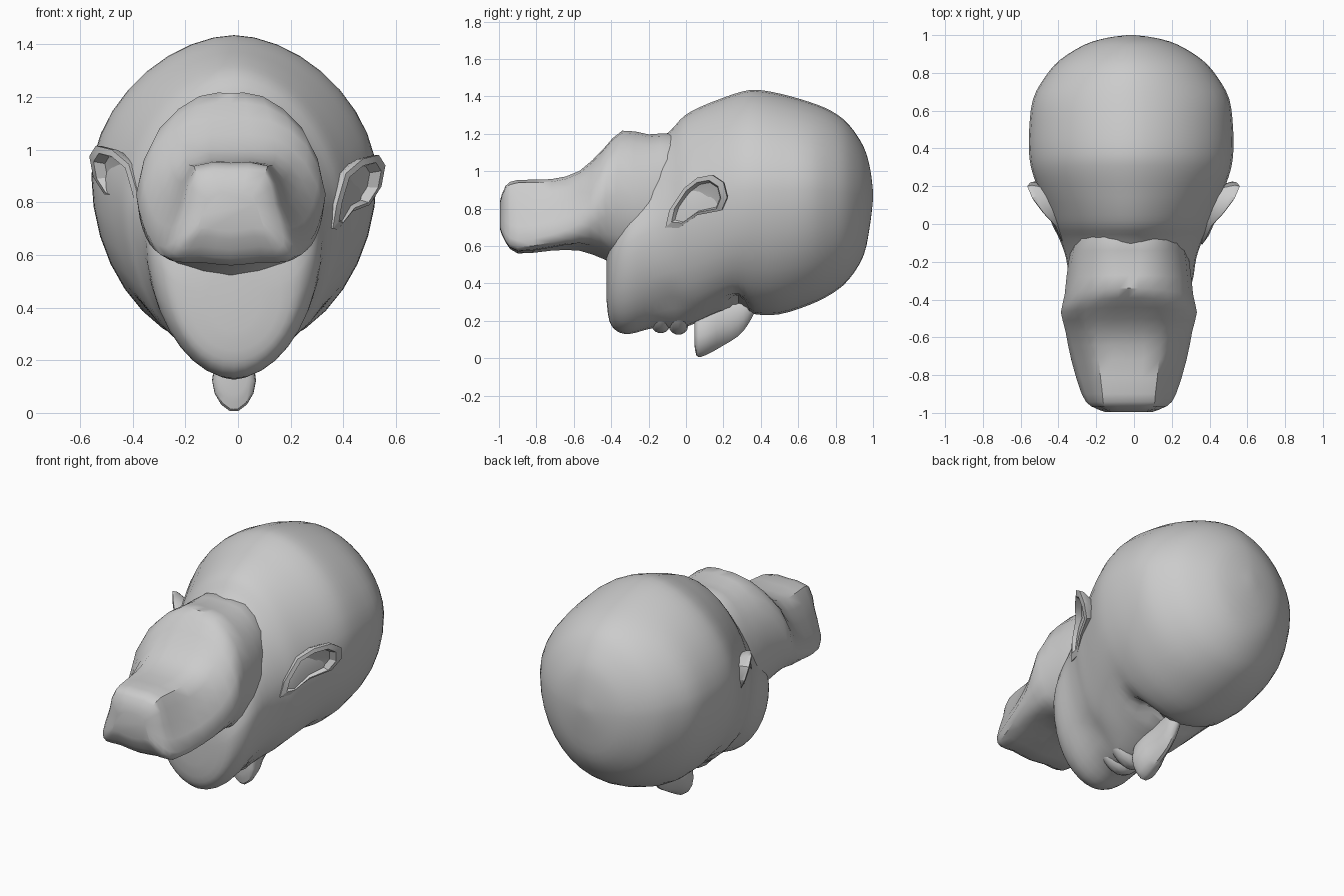
import bpy, bmesh, math
from mathutils import Vector

cube = bpy.data.objects.get("Cube")
if cube:
    bpy.data.objects.remove(cube, do_unlink=True)

mat = bpy.data.materials.new("plain grey")
mat.use_nodes = True
GREY = (0.6, 0.6, 0.6, 1)
mat.diffuse_color = GREY
mat.node_tree.nodes["Principled BSDF"].inputs["Base Color"].default_value = GREY
CX = -0.015  # the head sits slightly off centre


def finish(name, bm, angle=40):
    bmesh.ops.recalc_face_normals(bm, faces=bm.faces[:])
    me = bpy.data.meshes.new(name)
    bm.to_mesh(me)
    bm.free()
    me.materials.append(mat)
    ob = bpy.data.objects.new(name, me)
    bpy.context.collection.objects.link(ob)
    bpy.ops.object.select_all(action='DESELECT')
    ob.select_set(True)
    bpy.context.view_layer.objects.active = ob
    bpy.ops.object.shade_smooth_by_angle(angle=math.radians(angle))
    return ob


def spline(rows, steps):
    """Smoothly interpolate the rows of a section table."""
    out = []
    for i in range(len(rows) - 1):
        quad = (rows[max(i - 1, 0)], rows[i], rows[i + 1], rows[min(i + 2, len(rows) - 1)])
        for s in range(steps):
            t = s / steps
            out.append([b + 0.5 * t * (c - a + t * (2*a - 5*b + 4*c - d + t * (3*(b - c) + d - a)))
                        for a, b, c, d in zip(*quad)])
    out.append(list(rows[-1]))
    return out


def loft(bm, rings):
    vs = [[bm.verts.new(p) for p in r] for r in rings]
    for a, b in zip(vs, vs[1:]):
        for i in range(len(a)):
            j = (i + 1) % len(a)
            bm.faces.new((a[i], a[j], b[j], b[i]))
    bm.faces.new(vs[0])
    bm.faces.new(vs[-1])


def oval(y, w, top, zw, bot, p_low, n=36, p_up=1.8):
    """Cross-section with its own upper and lower heights and fullness."""
    pts = []
    for i in range(n):
        t = 2 * math.pi * i / n
        c, s = math.cos(t), math.sin(t)
        e = 2 / (p_up if s > 0 else p_low)
        h = top - zw if s > 0 else bot - zw
        pts.append((CX + math.copysign(w * abs(c) ** e, c), y, zw + h * abs(s) ** e))
    return pts


# Skull, face and jaw: y, half width, top, height of widest point, bottom, lower fullness
HEAD = [
    (1.00, 0.02, 0.89, 0.87, 0.85, 2.0),
    (0.985, 0.13, 1.01, 0.87, 0.72, 2.0),
    (0.95, 0.245, 1.13, 0.87, 0.55, 2.0),
    (0.87, 0.375, 1.25, 0.88, 0.42, 2.0),
    (0.78, 0.455, 1.32, 0.89, 0.345, 2.0),
    (0.66, 0.52, 1.37, 0.90, 0.285, 2.0),
    (0.50, 0.54, 1.415, 0.90, 0.235, 2.0),
    (0.37, 0.54, 1.435, 0.90, 0.235, 2.0),
    (0.28, 0.525, 1.42, 0.89, 0.265, 2.1),
    (0.18, 0.49, 1.385, 0.86, 0.245, 2.1),
    (0.08, 0.45, 1.345, 0.82, 0.20, 2.0),
    (-0.01, 0.415, 1.295, 0.78, 0.165, 1.9),
    (-0.08, 0.38, 1.22, 0.74, 0.16, 1.9),
    (-0.18, 0.345, 1.13, 0.68, 0.16, 1.9),
    (-0.30, 0.325, 0.95, 0.62, 0.13, 1.9),
    (-0.37, 0.285, 0.80, 0.56, 0.145, 1.9),
    (-0.41, 0.22, 0.66, 0.49, 0.20, 2.0),
    (-0.425, 0.10, 0.55, 0.45, 0.31, 2.0),
]
bm = bmesh.new()
loft(bm, [oval(*r) for r in spline(HEAD, 3)])
# Sink the eye sockets and the hollow under the cheekbones
for v in bm.verts:
    if v.co.z < 0.6:
        x = abs(v.co.x - CX)
        v.co.z += 0.08 * math.exp(-((x - 0.13) / 0.075) ** 2 - ((v.co.y - 0.275) / 0.05) ** 2)
        v.co.z += 0.03 * math.exp(-((x - 0.22) / 0.06) ** 2 - ((v.co.y + 0.08) / 0.09) ** 2)
finish("head", bm)

# Neck: y, top half width, top, widest half width, its height, bottom half width, bottom
NECK = [
    (-0.995, 0.08, 0.84, 0.11, 0.75, 0.08, 0.69),
    (-0.965, 0.13, 0.92, 0.20, 0.67, 0.11, 0.62),
    (-0.90, 0.14, 0.95, 0.25, 0.63, 0.12, 0.56),
    (-0.72, 0.16, 0.955, 0.305, 0.66, 0.14, 0.575),
    (-0.57, 0.17, 1.00, 0.335, 0.72, 0.18, 0.575),
    (-0.44, 0.15, 1.12, 0.36, 0.83, 0.20, 0.53),
    (-0.34, 0.12, 1.215, 0.34, 0.87, 0.20, 0.49),
    (-0.20, 0.13, 1.195, 0.32, 0.85, 0.20, 0.50),
    (-0.08, 0.13, 1.20, 0.29, 0.85, 0.18, 0.54),
    (0.05, 0.11, 1.15, 0.24, 0.85, 0.16, 0.60),
]
rings = []
for y, a, top, w, zw, b, bot in spline(NECK, 2):
    soft = max(0, min(1, (y + 0.75) / 0.35))  # rounder towards the head
    bulge = 0.04 * soft
    half = [(a, top - 0.012), ((a + w) / 2 + bulge, (top + zw) / 2 + bulge), (w, zw),
            ((b + w) / 2 + 0.03, (bot + zw) / 2 - 0.02), (b, bot + 0.012 + 0.05 * soft)]
    outline = [(0, top)] + half + [(0, bot)] + [(-x, z) for x, z in reversed(half)]
    outline = spline(outline + outline[:1], 2)[:-1]
    slant = 0.04 * math.exp(-((y + 0.38) / 0.1) ** 2)
    rings.append([(CX - 0.012 + x, y - slant * (x / w) ** 2, z) for x, z in outline])
bm = bmesh.new()
loft(bm, rings)
finish("neck", bm)

# Nose, from the bridge to the nostrils
NOSE = [
    (0.365, 0.025, 0.34, 0.29, 0.24, 2.0),
    (0.33, 0.04, 0.35, 0.27, 0.175, 1.8),
    (0.28, 0.045, 0.34, 0.23, 0.115, 1.8),
    (0.20, 0.058, 0.32, 0.18, 0.065, 1.8),
    (0.13, 0.08, 0.30, 0.135, 0.025, 1.8),
    (0.08, 0.083, 0.28, 0.12, 0.004, 1.8),
    (0.055, 0.075, 0.26, 0.12, 0.012, 1.8),
    (0.045, 0.05, 0.22, 0.13, 0.07, 1.8),
]
bm = bmesh.new()
loft(bm, [oval(*r, n=14) for r in spline(NOSE, 2)])
finish("nose", bm, 35)


def pad(name, loc, size, wrap):
    """Soft ellipsoid, bent around the face, for lips and eyelids."""
    bm = bmesh.new()
    bmesh.ops.create_uvsphere(bm, u_segments=16, v_segments=10, radius=1)
    for v in bm.verts:
        v.co = Vector(c * s for c, s in zip(v.co, size)) + Vector(loc)
        v.co.z += wrap * (v.co.x - loc[0]) ** 2
    finish(name, bm)


pad("upper_lip", (CX, -0.04, 0.168), (0.16, 0.05, 0.042), 3.5)
pad("lower_lip", (CX, -0.135, 0.17), (0.14, 0.045, 0.036), 3.5)
for side, s in (("left", 1), ("right", -1)):
    pad(side + "_eyelid", (CX + s * 0.125, 0.27, 0.37), (0.065, 0.04, 0.035), 1.8)

# Ears: rim outline, dished on the outside and closed behind
EAR = [(0.375, -0.11, 0.70), (0.39, -0.09, 0.79), (0.425, -0.01, 0.91), (0.49, 0.06, 0.965),
       (0.55, 0.14, 0.98), (0.575, 0.20, 0.94), (0.56, 0.22, 0.86), (0.515, 0.19, 0.79),
       (0.45, 0.06, 0.765), (0.395, -0.04, 0.695)]
rim = [Vector(p) for p in EAR]
mid = sum(rim, Vector()) / len(rim)
out = Vector((0.88, -0.45, -0.14)).normalized()
for side, s, dx, dz in (("left", 1, 0.0, 0.0), ("right", -1, -0.025, 0.035)):
    layers = [[mid + (p - mid) * k + out * d for p in rim]
              for k, d in ((0.35, -0.04), (0.68, -0.03), (0.8, 0.005), (1.0, 0.0),
                           (0.96, -0.025), (0.6, -0.09))]
    bm = bmesh.new()
    loft(bm, [[(CX + s * (p.x + dx), p.y, p.z + dz) for p in ring] for ring in layers])
    finish(side + "_ear", bm, 30)
